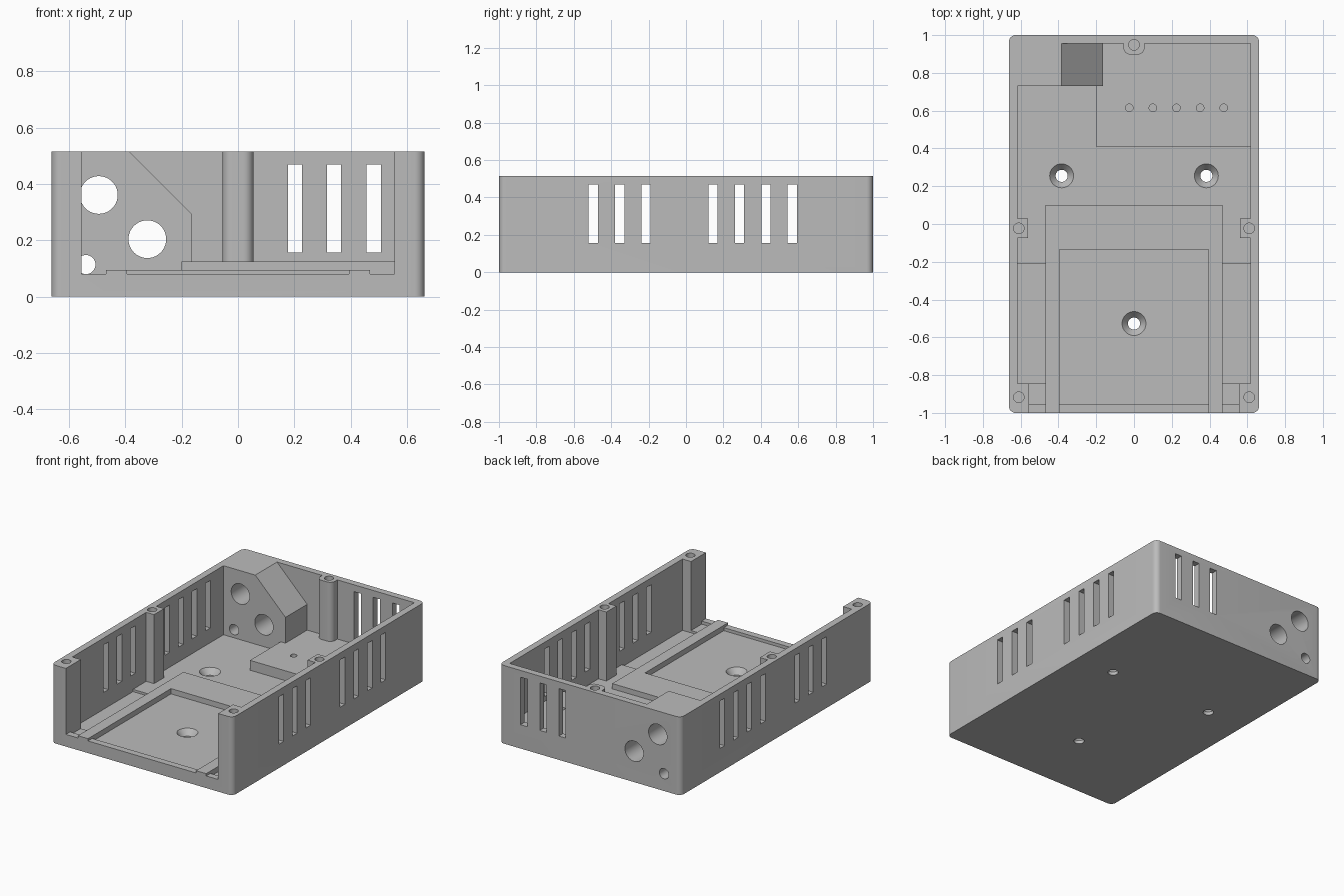
import bpy, bmesh
from math import pi, radians
from mathutils import Matrix

old = bpy.data.objects.get("Cube")
if old:
    bpy.data.objects.remove(old, do_unlink=True)

grey = bpy.data.materials.new("light_grey_plastic")
grey.use_nodes = True
colour = (0.5, 0.5, 0.5, 1)
grey.diffuse_color = colour
grey.node_tree.nodes["Principled BSDF"].inputs["Base Color"].default_value = colour


def finish(name, bm):
    bmesh.ops.recalc_face_normals(bm, faces=bm.faces)
    mesh = bpy.data.meshes.new(name)
    bm.to_mesh(mesh)
    bm.free()
    mesh.materials.append(grey)
    obj = bpy.data.objects.new(name, mesh)
    bpy.context.scene.collection.objects.link(obj)
    return obj


def box(name, x, y, z, radius=0):
    """Box between pairs of limits, with optional rounded upright edges."""
    bm = bmesh.new()
    bmesh.ops.create_cube(bm, size=1)
    for v in bm.verts:
        v.co = [lim[0] if c < 0 else lim[1] for lim, c in zip((x, y, z), v.co)]
    if radius:
        upright = [e for e in bm.edges
                   if abs(e.verts[0].co.z - e.verts[1].co.z) > 0.01]
        bmesh.ops.bevel(bm, geom=upright, offset=radius, segments=8,
                        profile=0.5, affect='EDGES')
    return finish(name, bm)


def drill(name, centre, radius, depth, top_radius=None, along_y=False):
    """Round cutter centred on a point, optionally tapered."""
    bm = bmesh.new()
    bmesh.ops.create_cone(bm, cap_ends=True, segments=40, radius1=radius,
                          radius2=top_radius or radius, depth=depth)
    turn = Matrix.Rotation(pi / 2 if along_y else 0, 4, 'X')
    bmesh.ops.transform(bm, verts=bm.verts, matrix=Matrix.Translation(centre) @ turn)
    return finish(name, bm)


def combine(tool, operation):
    """Apply a boolean to the tray and discard the tool."""
    mod = tray.modifiers.new(tool.name, 'BOOLEAN')
    mod.operation = operation
    mod.solver = 'EXACT'
    mod.object = tool
    bpy.context.view_layer.objects.active = tray
    bpy.ops.object.modifier_apply(modifier=mod.name)
    bpy.data.objects.remove(tool, do_unlink=True)


def add(tool):
    combine(tool, 'UNION')


def cut(tool):
    combine(tool, 'DIFFERENCE')


TOP = 0.515

# Rounded shell with an open top and open front
tray = box("enclosure_tray", (-0.662, 0.662), (-1, 1), (0, TOP), 0.035)
cut(box("cavity", (-0.617, 0.617), (-0.956, 0.956), (0.045, 0.7)))
cut(box("front_opening", (-0.555, 0.555), (-1.1, -0.9), (0.08, 0.7)))

# Rear floor and bracket frame with its shallow recess
add(box("rear_floor", (-0.64, 0.64), (-0.213, 0.98), (0.02, 0.06)))
add(box("bracket_frame", (-0.468, 0.468), (-1, 0.1), (0.02, 0.095)))
cut(box("frame_recess", (-0.394, 0.394), (-0.956, -0.135), (0.06, 0.2)))
cut(box("frame_mouth", (-0.394, 0.394), (-1.1, -0.9), (0.08, 0.2)))

# Raised plate at the back
add(box("raised_plate", (-0.2, 0.64), (0.41, 0.98), (0.02, 0.125)))

# Solid connector block with a sloping shoulder
block = box("connector_block", (-0.64, -0.165), (0.73, 0.98), (0.02, TOP))
bm = bmesh.new()
bm.from_mesh(block.data)
shoulder = [e for e in bm.edges
            if all(v.co.x > -0.2 and v.co.z > 0.5 for v in e.verts)]
bmesh.ops.bevel(bm, geom=shoulder, offset=0.22, segments=1, affect='EDGES')
bm.to_mesh(block.data)
bm.free()
add(block)

# Lid screw posts
for s in (-1, 1):
    def span(a, b):
        return sorted((s * a, s * b))
    add(box("front_pad", span(0.46, 0.6), (-0.98, -0.845), (0.02, 0.06)))
    add(box("front_post", span(0.555, 0.64), (-0.98, -0.845), (0.02, TOP)))
    add(box("side_post", span(0.56, 0.64), (-0.075, 0.03), (0.02, TOP)))
    for y in (-0.917, -0.023):
        cut(drill("lid_hole", (s * 0.61, y, TOP), 0.028, 0.4))
add(box("rear_post", (-0.055, 0.055), (0.897, 0.99), (0.02, TOP), 0.035))
cut(drill("lid_hole", (0, 0.948, TOP), 0.028, 0.4))

# Ventilation slots in both sides and the back
slot_z = (0.157, 0.47)
for y in (-0.495, -0.354, -0.214, 0.144, 0.286, 0.428, 0.568):
    cut(box("side_vent", (-0.8, 0.8), (y - 0.025, y + 0.025), slot_z))
for x in (0.202, 0.341, 0.482):
    cut(box("rear_vent", (x - 0.025, x + 0.025), (0.9, 1.1), slot_z))

# Connector holes through the block and back wall
for x, z, r in ((-0.494, 0.361, 0.067), (-0.322, 0.204, 0.067), (-0.54, 0.114, 0.034)):
    cut(drill("connector_hole", (x, 0.9, z), r, 0.6, along_y=True))

# Countersunk mounting holes in the floor
for x, y in ((-0.383, 0.255), (0.383, 0.255), (0, -0.527)):
    cut(drill("mounting_hole", (x, y, 0), 0.032, 0.3))
    cut(drill("countersink", (x, y, 0.042), 0.032, 0.04, top_radius=0.065))

# Pilot holes in the raised plate
for i in range(5):
    cut(drill("pilot_hole", (-0.025 + 0.125 * i, 0.615, 0.125), 0.02, 0.12))

# Smooth the round surfaces only
for o in bpy.context.selected_objects:
    o.select_set(False)
tray.select_set(True)
bpy.context.view_layer.objects.active = tray
bpy.ops.object.shade_smooth_by_angle(angle=radians(30))
